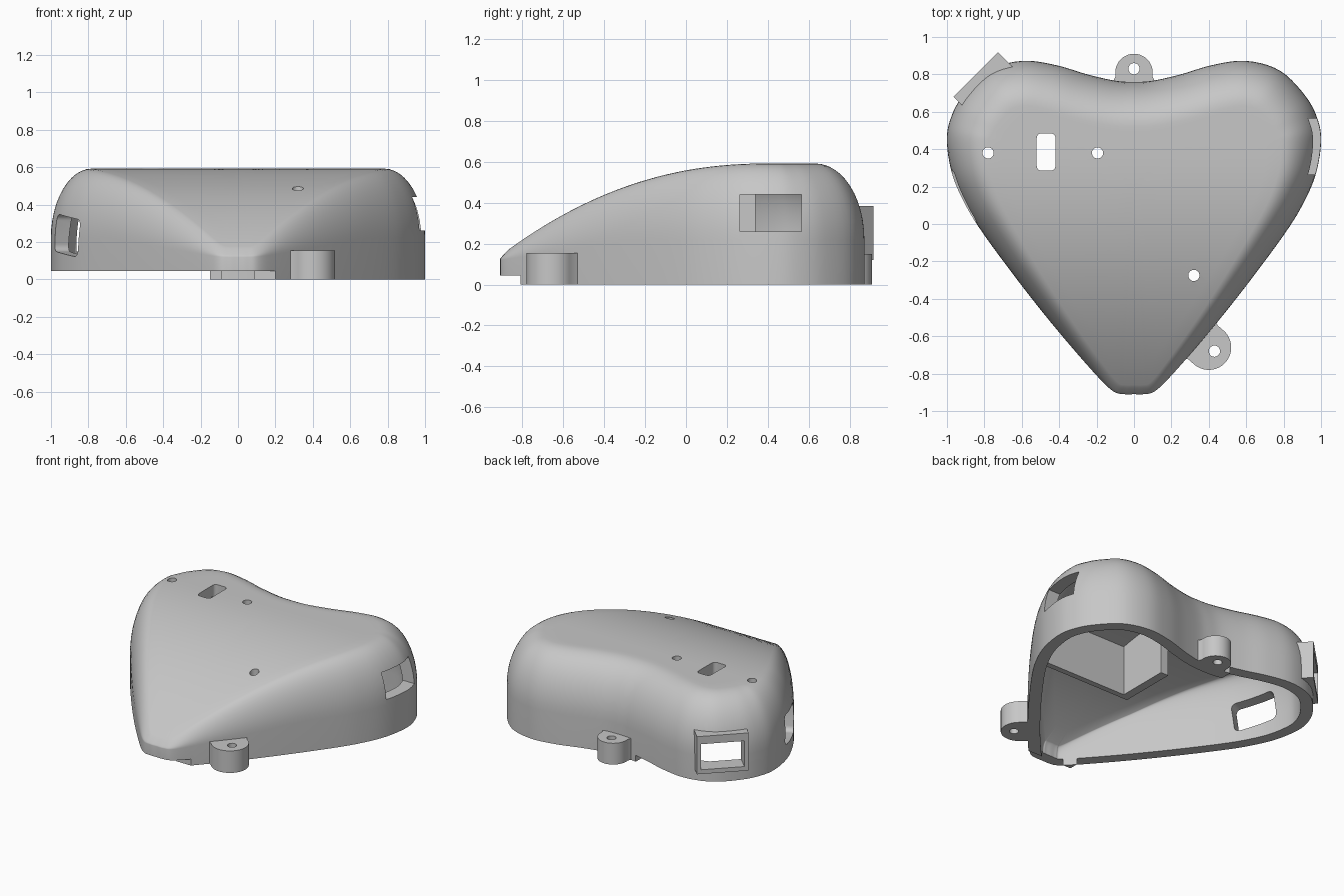
import bpy, bmesh, math
from mathutils import Vector, Matrix

if "Cube" in bpy.data.objects:
    bpy.data.objects.remove(bpy.data.objects["Cube"], do_unlink=True)

grey = bpy.data.materials.new("plain_grey")
grey.use_nodes = True
grey.diffuse_color = (0.57, 0.57, 0.57, 1)
grey.node_tree.nodes["Principled BSDF"].inputs["Base Color"].default_value = (0.57, 0.57, 0.57, 1)


def finish(name, bm):
    bmesh.ops.recalc_face_normals(bm, faces=bm.faces)
    if bm.calc_volume(signed=True) < 0:
        bmesh.ops.reverse_faces(bm, faces=bm.faces)
    mesh = bpy.data.meshes.new(name)
    bm.to_mesh(mesh)
    bm.free()
    mesh.materials.append(grey)
    obj = bpy.data.objects.new(name, mesh)
    bpy.context.collection.objects.link(obj)
    return obj


# Heart outline, right half from the dent to the tip
half = [(0, .76), (.1, .766), (.25, .80), (.42, .85), (.6, .872), (.78, .82), (.92, .68),
        (.985, .55), (1.0, .43), (.97, .26), (.9, .1), (.8, -.06), (.6, -.33), (.4, -.58),
        (.2, -.81), (.11, -.895), (.05, -.91)]
ctrl = [Vector(p) for p in half + [(0, -.91)] + [(-x, y) for x, y in half[:0:-1]]]


def smooth_loop(pts, steps=5):
    out, n = [], len(pts)
    for i in range(n):
        a, b, c, d = (pts[(i + k) % n] for k in (-1, 0, 1, 2))
        for s in range(steps):
            t = s / steps
            out.append(0.5 * (2 * b + (c - a) * t + (2 * a - 5 * b + 4 * c - d) * t * t
                              + (3 * b - a - 3 * c + d) * t ** 3))
    return out


outline = smooth_loop(ctrl)
N = len(outline)
inward = []
for i in range(N):
    t = (outline[(i + 3) % N] - outline[i - 3]).normalized()
    inward.append(Vector((t.y, -t.x)))


def top_height(y):
    return 0.592 - 0.2505 * max(0.0, 0.4 - y) ** 2.186


def dome(bm, gap):
    """Heart dome inset by gap; returns its bottom ring."""
    rings = [[(p.x + n.x * gap, p.y + n.y * gap, 0) for p, n in zip(outline, inward)]]
    arc, caps = 12, 10
    for k in range(arc + 1):
        a = k / arc * math.pi / 2
        ring = []
        for p, n in zip(outline, inward):
            far = min(1, max(0, (p.y + .91) / 1.5))
            radius = max(.05 + .19 * far - gap, .02)
            q = p + n * (gap + radius * (1 - math.cos(a)))
            wall = min(.22, .12 + .15 * (p.y + .91)) - gap * .7
            ring.append((q.x, q.y, wall + (top_height(q.y) - gap - wall) * math.sin(a)))
        rings.append(ring)
    rim = rings[-1]
    for k in range(1, caps):
        s = 1 - k / caps
        ring = []
        for x, y, z in rim:
            yy = .2 + (y - .2) * s
            ring.append((x * s, yy, top_height(yy) - gap))
        rings.append(ring)
    vr = [[bm.verts.new(c) for c in r] for r in rings]
    for a, b in zip(vr, vr[1:]):
        for i in range(N):
            j = (i + 1) % N
            bm.faces.new((a[i], a[j], b[j], b[i]))
    pole = bm.verts.new((0, .2, top_height(.2) - gap))
    for i in range(N):
        bm.faces.new((vr[-1][i], vr[-1][(i + 1) % N], pole))
    return vr[0]


def box(name, loc, size, turn=0, tilt=0, rounding=0, axis=0):
    bm = bmesh.new()
    bmesh.ops.create_cube(bm, size=1)
    bmesh.ops.scale(bm, vec=size, verts=bm.verts)
    if rounding:
        along = [e for e in bm.edges
                 if abs((e.verts[0].co - e.verts[1].co).normalized()[axis]) > .9]
        bmesh.ops.bevel(bm, geom=along, offset=rounding, segments=5, profile=.5, affect='EDGES')
    spin = Matrix.Rotation(math.radians(turn), 4, 'Z') @ Matrix.Rotation(math.radians(tilt), 4, 'X')
    bmesh.ops.transform(bm, matrix=Matrix.Translation(loc) @ spin, verts=bm.verts)
    return finish(name, bm)


def drill(x, y):
    bm = bmesh.new()
    bmesh.ops.create_cone(bm, cap_ends=True, segments=24, radius1=.03, radius2=.03, depth=2,
                          matrix=Matrix.Translation((x, y, .3)))
    return finish("drill_cutter", bm)


def boolean(target, tool, operation='DIFFERENCE', solver='EXACT'):
    tool.hide_render = True
    mod = target.modifiers.new("cut", 'BOOLEAN')
    mod.operation, mod.solver, mod.object = operation, solver, tool
    bpy.context.view_layer.objects.active = target
    bpy.ops.object.modifier_apply(modifier=mod.name)


def tab(name, x, y, r, angle, depth, height):
    """Screw tab: round nose with a flared root buried in the wall."""
    pts = [(r * math.cos(a), r * math.sin(a)) for a in
           (math.pi * (k / 24 - .5) for k in range(25))]
    pts += [(-depth * .4, r), (-depth, r + .02), (-depth, -r - .02), (-depth * .4, -r)]
    bm = bmesh.new()
    face = bm.faces.new([bm.verts.new((px, py, 0)) for px, py in pts])
    ext = bmesh.ops.extrude_face_region(bm, geom=[face])["geom"]
    bmesh.ops.translate(bm, vec=(0, 0, height),
                        verts=[v for v in ext if isinstance(v, bmesh.types.BMVert)])
    place = Matrix.Translation((x, y, 0)) @ Matrix.Rotation(math.radians(angle), 4, 'Z')
    bmesh.ops.transform(bm, matrix=place, verts=bm.verts)
    return finish(name, bm)


# Hollow shell, open underneath
bm = bmesh.new()
outer, inner = dome(bm, 0), dome(bm, .08)
for i in range(N):
    j = (i + 1) % N
    bm.faces.new((outer[i], outer[j], inner[j], inner[i]))
shell = finish("heart_shell", bm)

# Tabs and window frame
back_tab = tab("back_tab", 0, .81, .1, 90, .06, .15)
front_tab = tab("front_tab", .40, -.66, .12, -41, .1, .155)
frame = box("window_frame", (-.805, .758, .2525), (.115, .335, .265), 135)

# Inner divider walls, trimmed to the dome
bm = bmesh.new()
bm.faces.new(dome(bm, .04))
trim = finish("divider_trim", bm)
dividers = [box("divider_side", (.03, .135, .42), (.06, .41, .6)),
            box("divider_front", (.5, -.05, .42), (1.0, .04, .6))]
for d in dividers:
    boolean(d, trim, 'INTERSECT')

# Openings
opening = box("frame_cutter", (-.805, .758, .24), (.5, .28, .18), 135)
cutters = [opening,
           box("left_window_cutter", (1.0, .415, .35), (.5, .3, .18)),
           box("right_window_cutter", (-.9, .16, .235), (.4, .3, .2), 27, 6.5, .035),
           box("top_slot_cutter", (-.47, .385, .6), (.1, .2, .5), rounding=.025, axis=2),
           box("side_step_cutter", (-.65, 0, -.055), (1.0, 3, .2)),
           box("tip_step_cutter", (.5, -1.31, -.055), (2, 1, .2))]
cutters += [drill(x, y) for x, y in ((-.78, .38), (-.195, .38), (.32, -.275))]
for c in cutters:
    boolean(shell, c, solver='MANIFOLD')
boolean(frame, opening)
tab_drills = [drill(0, .83), drill(.43, -.68)]
boolean(back_tab, tab_drills[0])
boolean(front_tab, tab_drills[1])

for helper in cutters + tab_drills + [trim]:
    bpy.data.objects.remove(helper, do_unlink=True)

# Smooth curves, crisp edges
bpy.ops.object.select_all(action='DESELECT')
for obj in [shell, back_tab, front_tab, frame] + dividers:
    obj.select_set(True)
bpy.context.view_layer.objects.active = shell
bpy.ops.object.shade_smooth_by_angle(angle=math.radians(35))
